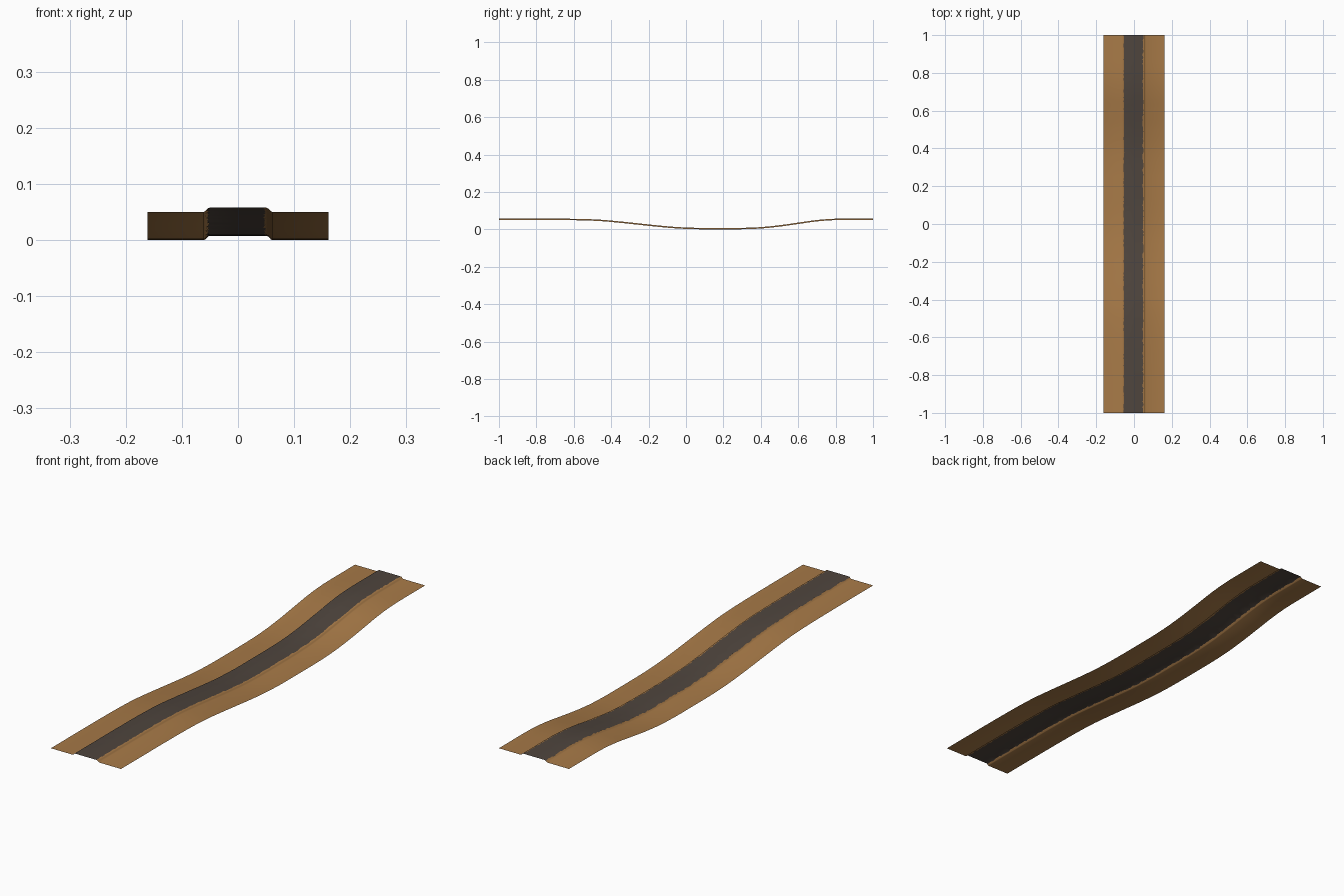
import bpy, bmesh, random

if "Cube" in bpy.data.objects:
    bpy.data.objects.remove(bpy.data.objects["Cube"])

random.seed(4)
N = 200            # steps along the road
HALF = 0.1615      # half width of the strip
RISE = 0.0075      # road height above the dirt


def material(name, rgb):
    m = bpy.data.materials.new(name)
    m.diffuse_color = (*rgb, 1)
    m.use_nodes = True
    m.node_tree.nodes["Principled BSDF"].inputs["Base Color"].default_value = m.diffuse_color
    return m


DIRT = material("brown dirt", (0.39, 0.195, 0.064))
TAR = material("dark tarmac", (0.078, 0.060, 0.048))

# Height of the dirt along the strip: (y, z)
PROFILE = [(-1, .0500), (-.7, .0497), (-.55, .0478), (-.45, .0435), (-.35, .0345),
           (-.25, .0240), (-.15, .0135), (-.05, .0050), (.05, .0008), (.18, 0),
           (.3, .0005), (.4, .0045), (.5, .0145), (.6, .0285), (.68, .0400),
           (.75, .0468), (.82, .0497), (1, .0500)]


def slope(i):
    a, b = PROFILE[max(i - 1, 0)], PROFILE[min(i + 1, len(PROFILE) - 1)]
    return (b[1] - a[1]) / (b[0] - a[0])


def ground(y):
    """Smooth cubic through the profile points."""
    i = 0
    while i < len(PROFILE) - 2 and y > PROFILE[i + 1][0]:
        i += 1
    (y0, z0), (y1, z1) = PROFILE[i], PROFILE[i + 1]
    d = y1 - y0
    t = (y - y0) / d
    z = ((2*t**3 - 3*t**2 + 1) * z0 + (t**3 - 2*t**2 + t) * d * slope(i)
         + (3*t**2 - 2*t**3) * z1 + (t**3 - t**2) * d * slope(i + 1))
    return min(max(z, 0), 0.05)


def bank(x):
    """Rounded shoulder from the dirt up to the road."""
    t = min(max((0.061 - abs(x)) / 0.010, 0), 1)
    return RISE * t * t * (3 - 2 * t)


def strip(name, mat, columns):
    """Sheet along y; columns(i) gives the x positions of row i."""
    bm = bmesh.new()
    last = None
    for i in range(N + 1):
        y = -1 + 2 * i / N
        row = [bm.verts.new((x, y, ground(y) + bank(x))) for x in columns(i)]
        if last:
            for k in range(len(row) - 1):
                f = bm.faces.new((last[k], last[k + 1], row[k + 1], row[k]))
                f.smooth = True
        last = row
    me = bpy.data.meshes.new(name)
    bm.to_mesh(me)
    bm.free()
    me.materials.append(mat)
    ob = bpy.data.objects.new(name, me)
    bpy.context.collection.objects.link(ob)


# Ragged borders between tarmac and dirt
left = [-0.0535 + random.uniform(-.002, .002) for _ in range(N + 1)]
right = [0.0480 + random.uniform(-.003, .002) for _ in range(N + 1)]

strip("road", TAR, lambda i: (left[i], -0.051, 0, right[i]))
strip("left_verge", DIRT, lambda i: (-HALF, -0.061, -0.0585, left[i]))
strip("right_verge", DIRT,
      lambda i: (right[i], 0.051, 0.0535, 0.056, 0.0585, 0.061, HALF))
